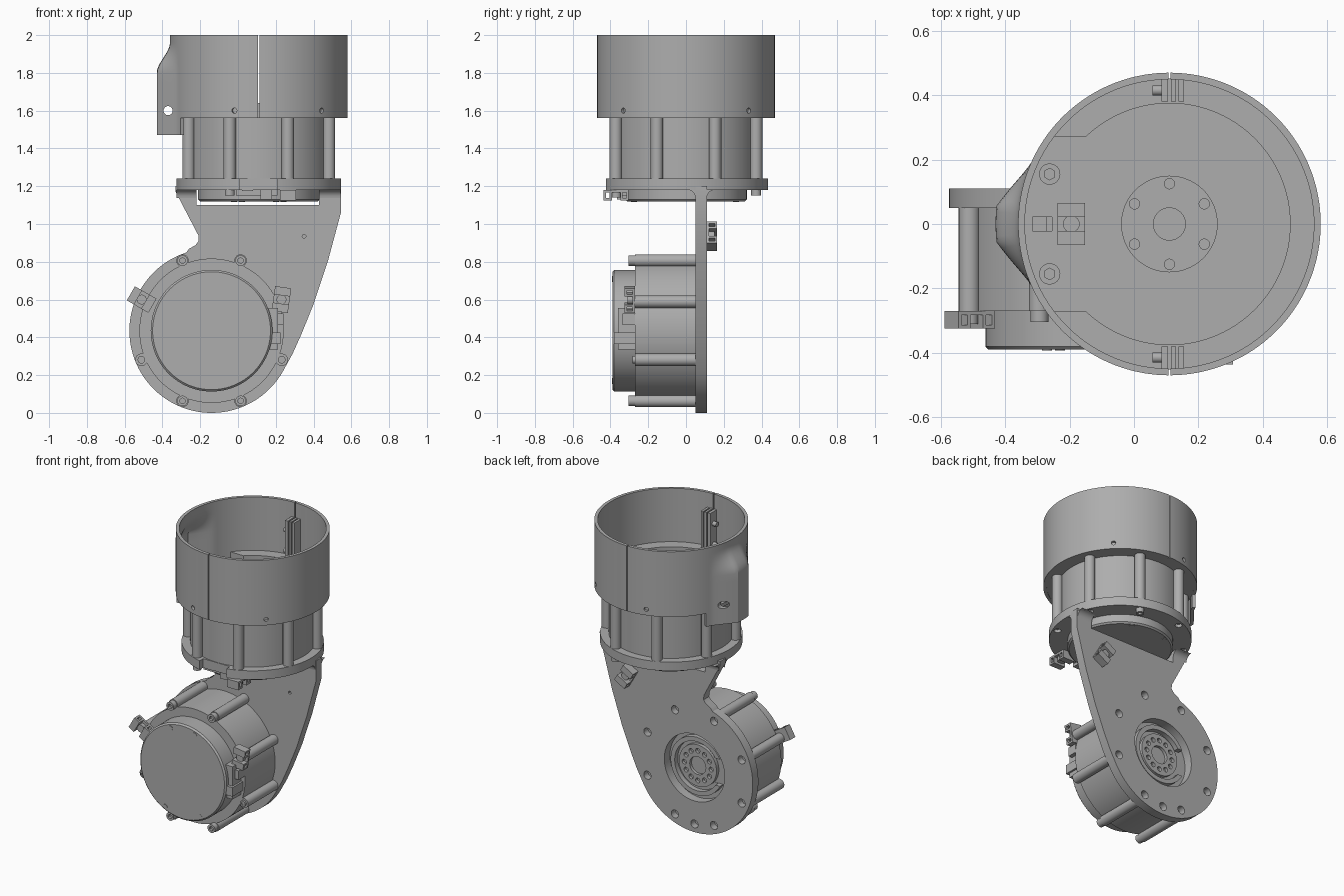
import bpy, bmesh
from math import sin, cos, pi, radians, hypot
from mathutils import Matrix, Vector

cube = bpy.data.objects.get("Cube")
if cube:
    bpy.data.objects.remove(cube, do_unlink=True)

grey = bpy.data.materials.new("machined_grey")
grey.use_nodes = True
grey.diffuse_color = (0.42, 0.42, 0.42, 1)
grey.node_tree.nodes["Principled BSDF"].inputs["Base Color"].default_value = grey.diffuse_color

T = Matrix.Translation
TOP = T((0.11, 0, 1.56)) @ Matrix.Rotation(pi, 4, 'X')           # upper motor, output up
LOW = T((-0.14, 0.05, 0.435)) @ Matrix.Rotation(pi / 2, 4, 'X')  # lower motor, output to the back
UP = T((0.11, 0, 0))
I = Matrix.Identity(4)
LUGS = [radians(22.5 + 45 * k) for k in range(8)]
LUG_R = 0.402


def cyl(bm, x, y, z0, z1, r, segs=24, r2=None, m=I):
    place = m @ T((x, y, (z0 + z1) / 2))
    bmesh.ops.create_cone(bm, cap_ends=True, segments=segs, radius1=r, radius2=r if r2 is None else r2,
                          depth=z1 - z0, matrix=place)


def box(bm, lo, hi, m=I):
    lo, hi = Vector(lo), Vector(hi)
    bmesh.ops.create_cube(bm, size=1, matrix=m @ T((lo + hi) / 2) @ Matrix.Diagonal((*(hi - lo), 1)))


def prism(bm, pts, depth, m=I):
    """Extrude a closed 2D outline along local z."""
    face = bm.faces.new([bm.verts.new((x, y, 0)) for x, y in pts])
    out = bmesh.ops.extrude_face_region(bm, geom=[face])
    verts = [v for v in out["geom"] if isinstance(v, bmesh.types.BMVert)]
    bmesh.ops.translate(bm, verts=verts, vec=(0, 0, depth))
    bmesh.ops.recalc_face_normals(bm, faces=bm.faces[:])
    bm.transform(m)


def finish(bm, name, m=I, cutters=(), solid=0):
    """Turn a bmesh into a finished object, carving out each cutter bmesh."""
    bm.transform(m)
    mesh = bpy.data.meshes.new(name)
    bm.to_mesh(mesh)
    bm.free()
    obj = bpy.data.objects.new(name, mesh)
    bpy.context.collection.objects.link(obj)
    mesh.materials.append(grey)
    if solid:
        mod = obj.modifiers.new("wall", 'SOLIDIFY')
        mod.thickness, mod.offset = solid, -1
    helpers = []
    for c in cutters:
        helper = finish(c, "cutter", m)
        helper.hide_render = True
        helpers.append(helper)
        mod = obj.modifiers.new("cut", 'BOOLEAN')
        mod.operation, mod.solver, mod.object = 'DIFFERENCE', 'EXACT', helper
    if obj.modifiers:
        bpy.context.view_layer.update()
        baked = bpy.data.meshes.new_from_object(obj.evaluated_get(bpy.context.evaluated_depsgraph_get()))
        obj.modifiers.clear()
        obj.data = baked
        for helper in helpers:
            bpy.data.objects.remove(helper, do_unlink=True)
    obj.data.shade_smooth()
    obj.data.set_sharp_from_angle(angle=radians(30))
    return obj


def cutter(add):
    bm = bmesh.new()
    add(bm)
    return bm


def motor(name, m):
    # Body with eight screw lugs
    bm = bmesh.new()
    cyl(bm, 0, 0, 0, 0.32, 0.382, 96)
    for a in LUGS:
        cyl(bm, LUG_R * cos(a), LUG_R * sin(a), 0, 0.32, 0.033)
    finish(bm, name + "_body", m)
    # End cap with a bevelled rim and four small screws
    bm = bmesh.new()
    cyl(bm, 0, 0, 0.32, 0.43, 0.322, 96)
    cyl(bm, 0, 0, 0.43, 0.44, 0.322, 96, 0.312)
    for x, y in ((-0.09, 0.275), (0.09, 0.275), (-0.13, -0.265), (0.13, -0.265)):
        cyl(bm, x, y, 0.43, 0.443, 0.016, 16)
    finish(bm, name + "_end_cap", m)


def screw(name, m, x, y, z, r=0.028, h=0.035):
    bm = bmesh.new()
    cyl(bm, x, y, z, z + h, r)
    finish(bm, name, m, [cutter(lambda b: cyl(b, x, y, z + h * 0.5, z + h * 2, r * 0.55, 6))])


def clip(name, m):
    # Cable tie mount: a base, two square loops and a middle screw
    bm = bmesh.new()
    box(bm, (-0.066, -0.043, 0), (0.066, 0.043, 0.013))
    for s in (-1, 1):
        for x in (0.06, 0.028):
            box(bm, (s * x - 0.006, -0.043, 0), (s * x + 0.006, 0.043, 0.055))
        box(bm, (s * 0.044 - 0.022, -0.043, 0.043), (s * 0.044 + 0.022, 0.043, 0.055))
    cyl(bm, 0, 0, 0.01, 0.04, 0.026)
    finish(bm, name, m)


motor("upper_motor", TOP)
motor("lower_motor", LOW)

# Bracket side plate: round foot below, sloping arm above
outline = [(0.545, 1.2), (-0.33, 1.2), (-0.33, 1.17), (-0.21, 0.94), (-0.208, 0.91), (-0.225, 0.888), (-0.26, 0.868)]
for i in range(61):
    a = radians(108 + i * 222 / 60)
    outline.append((-0.14 + 0.435 * cos(a), 0.435 + 0.435 * sin(a)))
outline += [(0.29, 0.315), (0.335, 0.415), (0.4, 0.575), (0.475, 0.8), (0.545, 1.06)]
to_plate = T((0, 0.11, 0)) @ Matrix.Rotation(pi / 2, 4, 'X')
plate = bmesh.new()
prism(plate, outline, 0.06)


def plate_holes(b):
    cyl(b, -0.14, 0.435, -0.1, 0.2, 0.225, 64)
    for a in LUGS + [-pi / 2]:
        cyl(b, -0.14 + 0.38 * cos(a), 0.435 + 0.38 * sin(a), -0.1, 0.045, 0.027)
    cyl(b, 0.35, 0.935, -0.1, 0.2, 0.01, 12)
    box(b, (-0.22, 1.1, -0.1), (0.43, 1.18, 0.2))


finish(plate, "bracket_side_plate", to_plate, [cutter(plate_holes)])

# Bracket flange under the upper motor, notched at the front for the plugs
bm = bmesh.new()
cyl(bm, 0, 0, 1.18, 1.24, 0.435, 96)


def flange_cuts(b):
    box(b, (-0.1, -0.6, 1), (0.1, -0.385, 1.4))
    for a in LUGS:
        cyl(b, LUG_R * cos(a), LUG_R * sin(a), 1.1, 1.2, 0.022)


finish(bm, "bracket_flange", UP, [cutter(flange_cuts)])

# Curved gussets joining plate and flange on either side of the slot
for side, x0, length in (("right", -0.325, 0.105), ("left", 0.43, 0.112)):
    for s, y in ((-1, 0.05), (1, 0.11)):
        arc = [(y + s * 0.045 * (1 - sin(t * pi / 12)), 1.182 - 0.045 * (1 - cos(t * pi / 12))) for t in range(7)]
        bm = bmesh.new()
        prism(bm, arc + [(y, 1.182)], length)
        yz = Matrix(((0, 0, 1, x0), (1, 0, 0, 0), (0, 1, 0, 0), (0, 0, 0, 1)))
        finish(bm, f"gusset_{side}_{'back' if s > 0 else 'front'}", yz)

# Output hub seated in the plate opening
bm = bmesh.new()
cyl(bm, 0, 0, -0.025, 0.01, 0.14, 64)


def hub_holes(b):
    cyl(b, 0, 0, -0.1, -0.005, 0.06, 32)
    for k in range(12):
        cyl(b, 0.1 * cos(k * pi / 6), 0.1 * sin(k * pi / 6), -0.1, -0.005, 0.016, 16)


finish(bm, "lower_output_hub", LOW, [cutter(hub_holes)])
bm = bmesh.new()
cyl(bm, 0, 0, -0.035, 0.01, 0.195, 64)
finish(bm, "lower_hub_collar", LOW, [cutter(lambda b: cyl(b, 0, 0, -0.1, -0.002, 0.165, 64)),
                                     cutter(lambda b: box(b, (-0.3, -0.09, -0.1), (-0.1, 0.09, 0)))])

# Shell: a round wall that swells into a cable channel on the right


def smooth(u):
    u = min(1, max(0, u))
    return u * u * (3 - 2 * u)


STEP, rows = 180, [1.47, 1.515, 1.56, 1.65, 1.75, 1.8] + [1.82 + 0.02 * i for i in range(8)] + [2.0]
bm = bmesh.new()
grid = []
for z in rows:
    ring = []
    for i in range(STEP):
        a = 2 * pi * i / STEP
        off = abs(i * 360 / STEP - 180)
        swell = min(1, max(0, (24 - off) / 18)) ** 1.4
        r = 0.47 + 0.07 * swell * (1 - smooth((z - 1.8) / 0.16))
        ring.append(bm.verts.new((r * cos(a), r * sin(a), z)))
    grid.append(ring)
for j in range(len(rows) - 1):
    for i in range(STEP):
        if rows[j] < 1.55 and abs((i + 0.5) * 360 / STEP - 180) > 28:
            continue
        k = (i + 1) % STEP
        bm.faces.new((grid[j][i], grid[j][k], grid[j + 1][k], grid[j + 1][i]))
bmesh.ops.delete(bm, geom=[v for v in bm.verts if not v.link_faces], context='VERTS')


def shell_cuts(b):
    for deg in (-106, -45, 45, 106):
        cyl(b, 0, 0, 0.4, 0.55, 0.014, 16, None,
            T((0, 0, 1.6)) @ Matrix.Rotation(radians(deg), 4, 'Z') @ Matrix.Rotation(pi / 2, 4, 'Y'))
    for s in (-1, 1):
        cyl(b, -0.48, 0, 0.06, 0.2, 0.024, 24, None, T((0, 0, 1.6)) @ Matrix.Rotation(s * pi / 2, 4, 'X'))
        box(b, (-0.003, s * 0.47 - 0.04, 1.5), (0.003, s * 0.47 + 0.04, 2.1))


finish(bm, "shell_wall", UP, [cutter(shell_cuts)], solid=0.021)

# Shell floor and the raised lip that is open towards the cable channel
bm = bmesh.new()
cyl(bm, 0, 0, 1.562, 1.585, 0.452, 96)
finish(bm, "shell_floor", UP, [cutter(lambda b: box(b, (-0.425, -0.022, 1.5), (-0.365, 0.022, 1.7)))])
bm = bmesh.new()
cyl(bm, 0, 0, 1.58, 1.64, 0.452, 96)
finish(bm, "shell_lip", UP, [cutter(lambda b: cyl(b, 0, 0, 1.5, 1.7, 0.375, 96)),
                             cutter(lambda b: box(b, (-0.6, -0.272, 1.5), (-0.2, 0.272, 1.7)))])

# Upper output hub
bm = bmesh.new()
cyl(bm, 0, 0, 1.58, 1.6, 0.15, 64)


def top_hub_holes(b):
    cyl(b, 0, 0, 1.59, 1.7, 0.05, 32)
    for k in range(6):
        a = pi / 6 + k * pi / 3
        cyl(b, 0.125 * cos(a), 0.125 * sin(a), 1.588, 1.7, 0.016, 16)


finish(bm, "upper_output_hub", UP, [cutter(top_hub_holes)])

# Paired joining ribs inside the shell seams
for s, where in ((-1, "front"), (1, "back")):
    bm = bmesh.new()
    for x0, x1 in ((-0.025, -0.005), (0.005, 0.02), (0.028, 0.045)):
        box(bm, (x0, min(s * 0.38, s * 0.455), 1.58), (x1, max(s * 0.38, s * 0.455), 1.9))
    for z in (1.68, 1.82):
        cyl(bm, 0, 0, -0.052, -0.02, 0.016, 16, None, T((0, s * 0.415, z)) @ Matrix.Rotation(pi / 2, 4, 'Y'))
    finish(bm, f"seam_ribs_{where}", UP)

# Screws on the motors, flange and shell floor
for k in (1, 2, 5, 6):
    screw(f"lower_screw_{k}", LOW, LUG_R * cos(LUGS[k]), LUG_R * sin(LUGS[k]), 0.32)
for k in (4, 7):
    screw(f"lower_side_screw_{k}", LOW, LUG_R * cos(LUGS[k]), LUG_R * sin(LUGS[k]), 0.32, 0.02, 0.012)
for k in (2, 6):
    screw(f"flange_screw_{k}", TOP, LUG_R * cos(LUGS[k]), LUG_R * sin(LUGS[k]), 0.38, 0.026, 0.03)
for s in (-1, 1):
    screw(f"floor_screw_{s}", UP, -0.372, s * 0.155, 1.58, 0.033, 0.025)

# Cable clips
turn = lambda deg: Matrix.Rotation(radians(deg), 4, 'Z')
clip("clip_lower_right", LOW @ T((-0.37, 0.165, 0.32)) @ turn(-30))
clip("clip_lower_left", LOW @ T((0.37, 0.165, 0.32)) @ turn(82))
clip("clip_flange", TOP @ T((0.155, 0.37, 0.38)) @ turn(90))
clip("clip_floor", T((-0.195, 0, 1.582)) @ turn(90))
clip("clip_plate_back", T((0.35, 0.11, 0.935)) @ Matrix.Rotation(-pi / 2, 4, 'X') @ turn(60))

# Cable plugs at the rim of each end cap
for name, m in (("upper_plugs", TOP @ turn(90)), ("lower_plugs", LOW)):
    bm = bmesh.new()
    box(bm, (0.29, -0.1, 0.31), (0.352, 0.12, 0.41))
    box(bm, (0.3, -0.07, 0.32), (0.365, -0.01, 0.43))
    box(bm, (0.3, 0.03, 0.32), (0.38, 0.09, 0.385))
    finish(bm, name, m)
